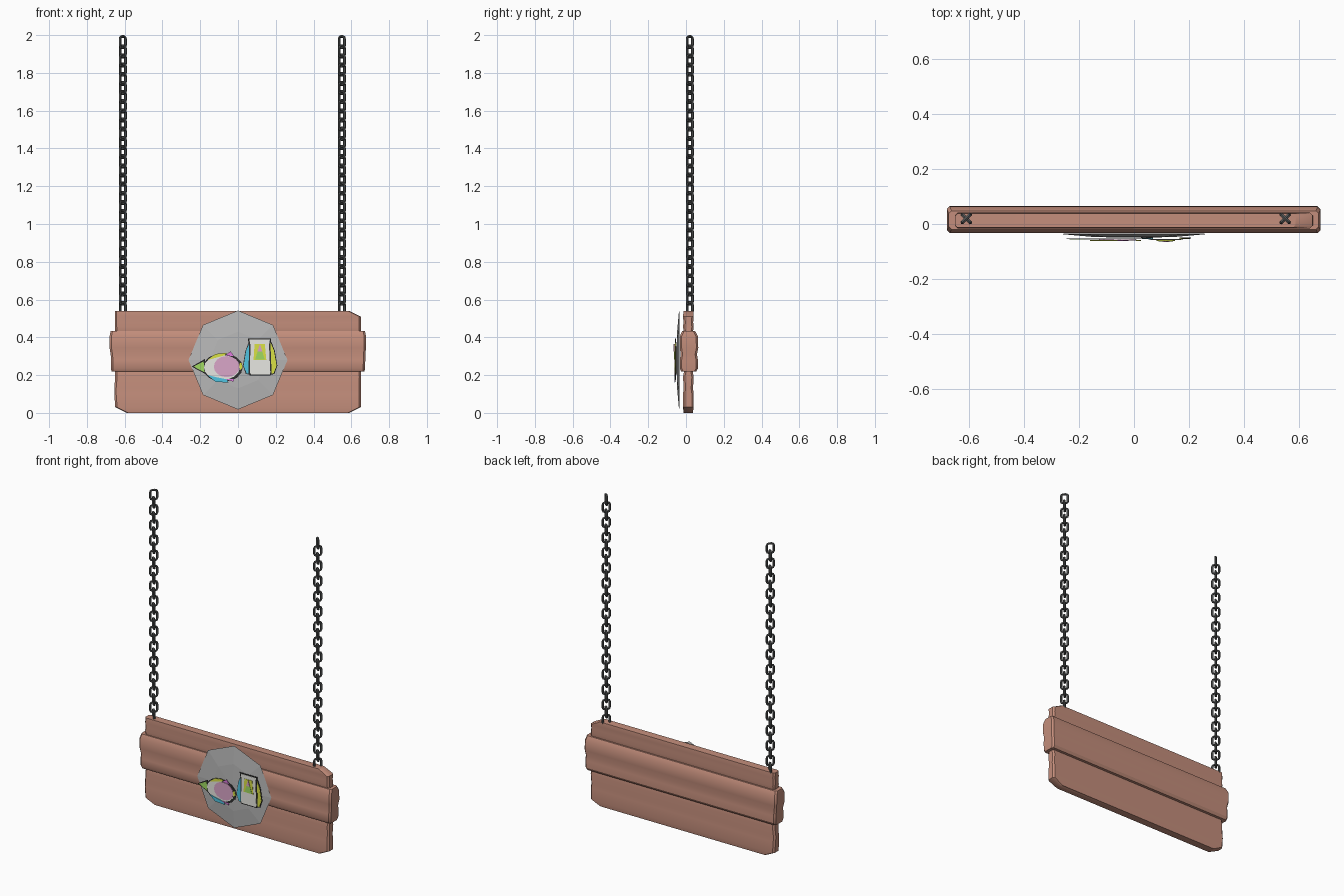
import bpy, bmesh, math
from mathutils import Matrix, Vector

if "Cube" in bpy.data.objects:
    bpy.data.objects.remove(bpy.data.objects["Cube"])


def material(name, rgb):
    m = bpy.data.materials.new(name)
    m.diffuse_color = (*rgb, 1)
    m.use_nodes = True
    m.node_tree.nodes["Principled BSDF"].inputs["Base Color"].default_value = m.diffuse_color
    return m


WOOD = material("wood", (0.55, 0.27, 0.20))
IRON = material("iron", (0.10, 0.105, 0.105))
GREY = material("disc_grey", (0.48, 0.48, 0.48))
BLACK = material("black", (0.03, 0.03, 0.03))
WHITE = material("white", (0.80, 0.80, 0.76))
PINK = material("pink", (0.70, 0.38, 0.58))
MAGENTA = material("magenta", (0.75, 0.2, 0.75))
YELLOW = material("yellow", (0.70, 0.75, 0.06))
GREEN = material("green", (0.35, 0.70, 0.12))
CYAN = material("cyan", (0.08, 0.55, 0.75))


def finish(bm, name, mat, smooth=False):
    bmesh.ops.recalc_face_normals(bm, faces=bm.faces)
    me = bpy.data.meshes.new(name)
    bm.to_mesh(me)
    bm.free()
    ob = bpy.data.objects.new(name, me)
    me.materials.append(mat)
    bpy.context.collection.objects.link(ob)
    if smooth:
        bpy.ops.object.select_all(action='DESELECT')
        ob.select_set(True)
        bpy.context.view_layer.objects.active = ob
        bpy.ops.object.shade_smooth_by_angle(angle=math.radians(30))
    return ob


def loft(bm, rings, closed=False):
    """Skin equal rings of points; cap the ends unless closed."""
    vs = [[bm.verts.new(p) for p in r] for r in rings]
    n = len(vs[0])
    for i in range(len(vs) if closed else len(vs) - 1):
        a, b = vs[i], vs[(i + 1) % len(vs)]
        for j in range(n):
            k = (j + 1) % n
            bm.faces.new((a[j], a[k], b[k], b[j]))
    if not closed:
        bm.faces.new(vs[0])
        bm.faces.new(vs[-1])


def plank(name, rows):
    """Rows of (z, left x, right x, front y, back y), bottom to top."""
    bm = bmesh.new()
    rings = []
    for z, l, r, f, b in rows:
        c = 0.01
        rings.append([(l + c, f, z), (r - c, f, z), (r, f + c, z), (r, b - c, z),
                      (r - c, b, z), (l + c, b, z), (l, b - c, z), (l, f + c, z)])
    loft(bm, rings)
    finish(bm, name, WOOD, True)


# Wooden planks with worn, slightly wavy faces
plank("lower_plank", [
    (0.00, -0.59, 0.59, -0.012, 0.036), (0.03, -0.65, 0.65, -0.016, 0.041),
    (0.10, -0.655, 0.65, -0.016, 0.041), (0.13, -0.655, 0.65, -0.012, 0.037),
    (0.19, -0.65, 0.652, -0.016, 0.041), (0.222, -0.65, 0.65, -0.010, 0.035)])
plank("middle_plank", [
    (0.218, -0.67, 0.67, -0.024, 0.053), (0.235, -0.672, 0.672, -0.033, 0.063),
    (0.28, -0.672, 0.674, -0.033, 0.063), (0.31, -0.674, 0.674, -0.028, 0.058),
    (0.345, -0.68, 0.678, -0.033, 0.065), (0.405, -0.68, 0.678, -0.033, 0.063),
    (0.434, -0.674, 0.672, -0.020, 0.048)])
plank("upper_plank", [
    (0.430, -0.65, 0.652, -0.012, 0.037), (0.455, -0.652, 0.65, -0.016, 0.041),
    (0.48, -0.652, 0.65, -0.013, 0.038), (0.51, -0.652, 0.65, -0.016, 0.041),
    (0.54, -0.652, 0.59, -0.013, 0.038)])


# Hanging chains: rounded links turned 90 degrees each step
def link(bm, centre, yaw):
    half_w, half_h, corner, wire = 0.020, 0.030, 0.012, 0.0072
    path = []
    for q, (sx, sz) in enumerate([(1, 1), (-1, 1), (-1, -1), (1, -1)]):
        for s in range(3):
            a = math.radians(90 * q + 45 * s)
            d = Vector((math.cos(a), 0, math.sin(a)))
            c = Vector((sx * (half_w - corner), 0, sz * (half_h - corner)))
            path.append((c + d * corner, d))
    m = Matrix.Translation(centre) @ Matrix.Rotation(yaw, 4, 'Z')
    rings = []
    for p, d in path:
        rings.append([m @ (p + wire * (d * math.cos(t) + Vector((0, math.sin(t), 0))))
                      for t in (math.tau * k / 6 for k in range(6))])
    loft(bm, rings, closed=True)


for side, x, turn in (("left", -0.61, 45), ("right", 0.55, -45)):
    bm = bmesh.new()
    for i in range(30):
        link(bm, Vector((x, 0.02, 2 - 0.0372 - i * 0.0485)), math.radians(turn + 90 * i))
    finish(bm, side + "_chain", IRON, True)

# Eight-sided shallow domed disc
bm = bmesh.new()
rings = [[(r * math.cos(math.tau * k / 8), y, 0.28 + r * math.sin(math.tau * k / 8))
          for k in range(8)]
         for r, y in ((0.25, -0.034), (0.262, -0.037), (0.15, -0.047), (0.03, -0.05))]
loft(bm, rings)
finish(bm, "disc", GREY)


# Painted picture: thin stacked plates in front of the disc
def plate(name, pts, y, mat):
    bm = bmesh.new()
    loft(bm, [[(x, y, z) for x, z in pts], [(x, y + 0.003, z) for x, z in pts]])
    finish(bm, name, mat)


def oval(cx, cz, rx, rz, n=16):
    return [(cx + rx * math.cos(math.tau * k / n), cz + rz * math.sin(math.tau * k / n))
            for k in range(n)]


# Left motif: reclining rounded shape
plate("left_outline", oval(-0.08, 0.24, 0.105, 0.076), -0.055, BLACK)
plate("left_body", oval(-0.085, 0.24, 0.095, 0.066), -0.057, WHITE)
plate("left_patch", oval(-0.06, 0.245, 0.068, 0.056), -0.060, PINK)
plate("left_tip_outline", [(-0.245, 0.245), (-0.17, 0.205), (-0.175, 0.285)], -0.055, BLACK)
plate("left_tip", [(-0.235, 0.245), (-0.178, 0.215), (-0.182, 0.273)], -0.057, GREEN)
plate("left_upper_band", [(-0.16, 0.28), (-0.07, 0.305), (-0.06, 0.318), (-0.12, 0.312)], -0.061, YELLOW)
plate("left_lower_band", [(-0.16, 0.20), (-0.12, 0.165), (-0.05, 0.16), (-0.06, 0.178), (-0.11, 0.188)], -0.061, CYAN)
plate("left_upper_fleck", [(-0.065, 0.305), (-0.02, 0.30), (-0.04, 0.326)], -0.061, MAGENTA)
plate("left_lower_fleck", [(-0.07, 0.18), (-0.02, 0.178), (-0.025, 0.165)], -0.062, MAGENTA)
plate("left_end", [(0.01, 0.225), (0.025, 0.24), (0.02, 0.265), (0.008, 0.262)], -0.061, YELLOW)

# Right motif: upright jar with side strips
plate("right_outline", [(0.062, 0.198), (0.172, 0.198), (0.178, 0.21), (0.172, 0.36),
                        (0.176, 0.395), (0.052, 0.395), (0.058, 0.36), (0.056, 0.21)], -0.057, BLACK)
plate("right_body", [(0.068, 0.204), (0.168, 0.204), (0.171, 0.215), (0.164, 0.36),
                     (0.169, 0.389), (0.060, 0.389), (0.066, 0.36), (0.063, 0.215)], -0.059, WHITE)
plate("right_inner", [(0.082, 0.28), (0.150, 0.28), (0.142, 0.365), (0.088, 0.365)], -0.061, YELLOW)
plate("right_triangle", [(0.09, 0.282), (0.142, 0.282), (0.116, 0.362)], -0.063, GREEN)
plate("right_peak", [(0.103, 0.325), (0.129, 0.325), (0.116, 0.365)], -0.065, PINK)
for name, sx, mat in (("right_near_strip", -1, CYAN), ("right_far_strip", 1, YELLOW)):
    for part, g, y, m in (("_outline", 0.004, -0.053, BLACK), ("", 0, -0.055, mat)):
        pts = [(0.05, 0.205 - g), (0.074 + g, 0.21 - g), (0.09 + g, 0.25),
               (0.076 + g, 0.33), (0.058 + g, 0.37 + g), (0.05, 0.37 + g)]
        plate(name + part, [(0.117 + sx * a * 0.97, z) for a, z in pts], y, m)
